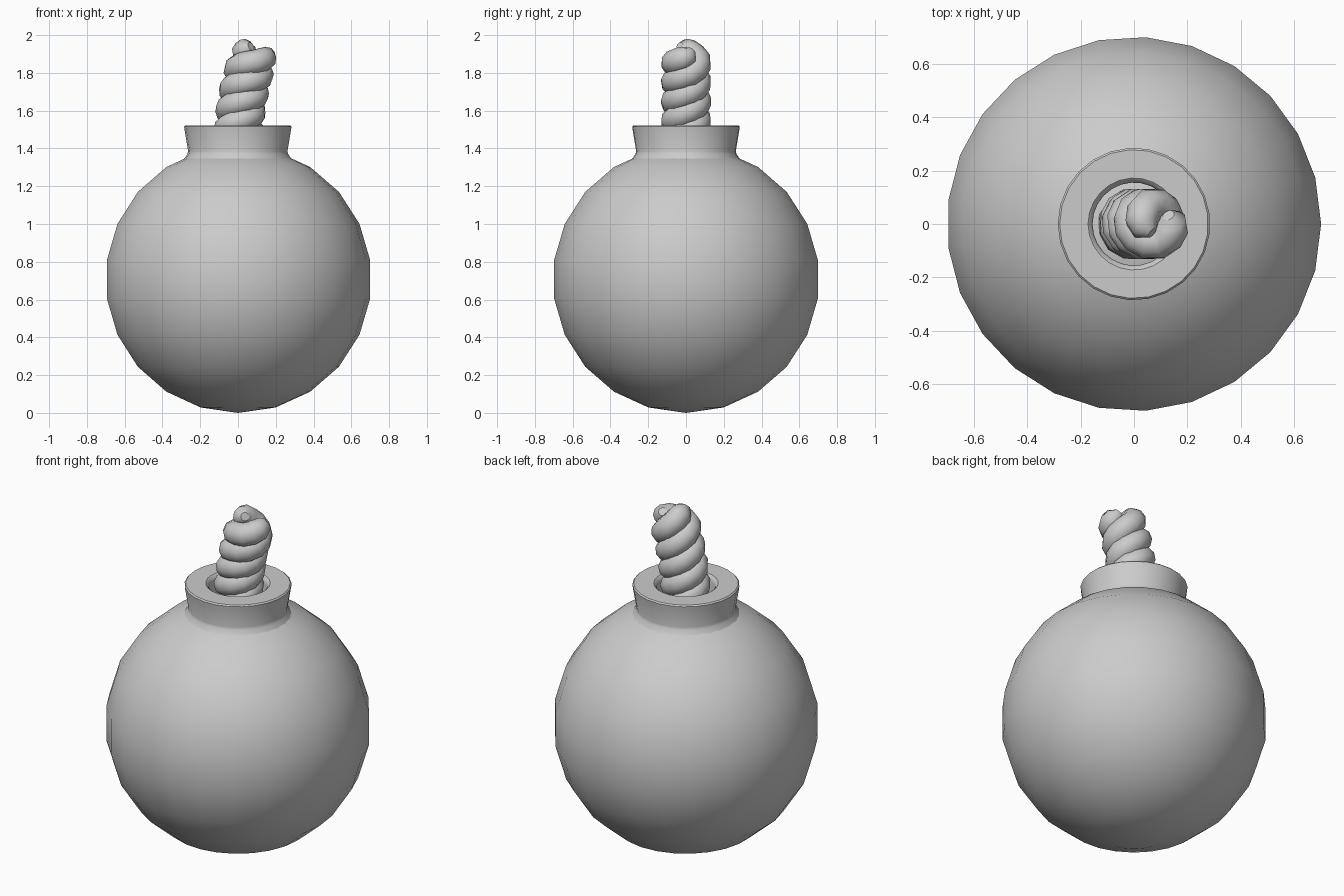
import bpy, bmesh, math
from mathutils import Vector

if "Cube" in bpy.data.objects:
    bpy.data.objects.remove(bpy.data.objects["Cube"])


def smooth(obj, angle=35):
    bpy.ops.object.select_all(action='DESELECT')
    obj.select_set(True)
    bpy.context.view_layer.objects.active = obj
    bpy.ops.object.shade_smooth_by_angle(angle=math.radians(angle))


def lathe(name, profile, segments, phase=0.0):
    bm = bmesh.new()
    rings = []
    for r, z in profile:
        rings.append([bm.verts.new((r * math.cos(phase + math.tau * i / segments),
                                    r * math.sin(phase + math.tau * i / segments), z))
                      for i in range(segments)])
    for a, b in zip(rings, rings[1:]):
        for i in range(segments):
            j = (i + 1) % segments
            bm.faces.new((a[i], a[j], b[j], b[i]))
    mesh = bpy.data.meshes.new(name)
    bm.to_mesh(mesh)
    bm.free()
    obj = bpy.data.objects.new(name, mesh)
    bpy.context.collection.objects.link(obj)
    smooth(obj)
    return obj


# Round body
bpy.ops.mesh.primitive_uv_sphere_add(segments=25, ring_count=11, radius=0.707,
                                     location=(0, 0, 0.707))
body = bpy.context.object
body.name = "body"
# put a vertex column on +x
v = max(body.data.vertices, key=lambda p: p.co.x).co
body.rotation_euler.z = -math.atan2(v.y, v.x)
smooth(body)

# Flared collar with a hole for the fuse
lathe("collar", [(0.285, 1.345), (0.268, 1.37), (0.264, 1.385), (0.284, 1.505),
                 (0.285, 1.515), (0.278, 1.522), (0.172, 1.522), (0.16, 1.512),
                 (0.155, 1.495), (0.155, 1.37)], 25, math.pi)


# Fuse: two strands twisted around a bent axis
Z0, Z1, PITCH, STEPS = 1.36, 1.93, 0.205, 12


def axis(z):
    d = max(z - 1.4, 0)
    slope = 0.7 * d
    side = Vector((1, 0, -slope)).normalized()
    return Vector((0.35 * d * d, 0, z)), side


def strand(name, end_angle):
    n = int((Z1 - Z0) / PITCH * STEPS)
    curve = bpy.data.curves.new(name, 'CURVE')
    curve.dimensions = '3D'
    curve.bevel_depth = 0.066
    curve.bevel_resolution = 3
    curve.use_fill_caps = True
    spline = curve.splines.new('POLY')
    spline.points.add(n)
    taper = {0: 0.35, 1: 0.85}
    for k in range(n + 1):
        left = n - k                       # steps remaining to the tip
        z = Z1 - left * PITCH / STEPS
        ang = end_angle - math.tau * left / STEPS
        centre, side = axis(z)
        offset = 0.07 - 0.006 * max(0, 4 - left)
        p = centre + offset * (math.cos(ang) * side + math.sin(ang) * Vector((0, 1, 0)))
        spline.points[k].co = (*p, 1)
        spline.points[k].radius = taper.get(left, 1.0)
    obj = bpy.data.objects.new(name, curve)
    bpy.context.collection.objects.link(obj)
    bpy.ops.object.select_all(action='DESELECT')
    obj.select_set(True)
    bpy.context.view_layer.objects.active = obj
    bpy.ops.object.convert(target='MESH')
    smooth(bpy.context.object, 60)


for i in range(2):
    strand(f"fuse_strand_{i + 1}", math.radians(45 + 180 * i))
